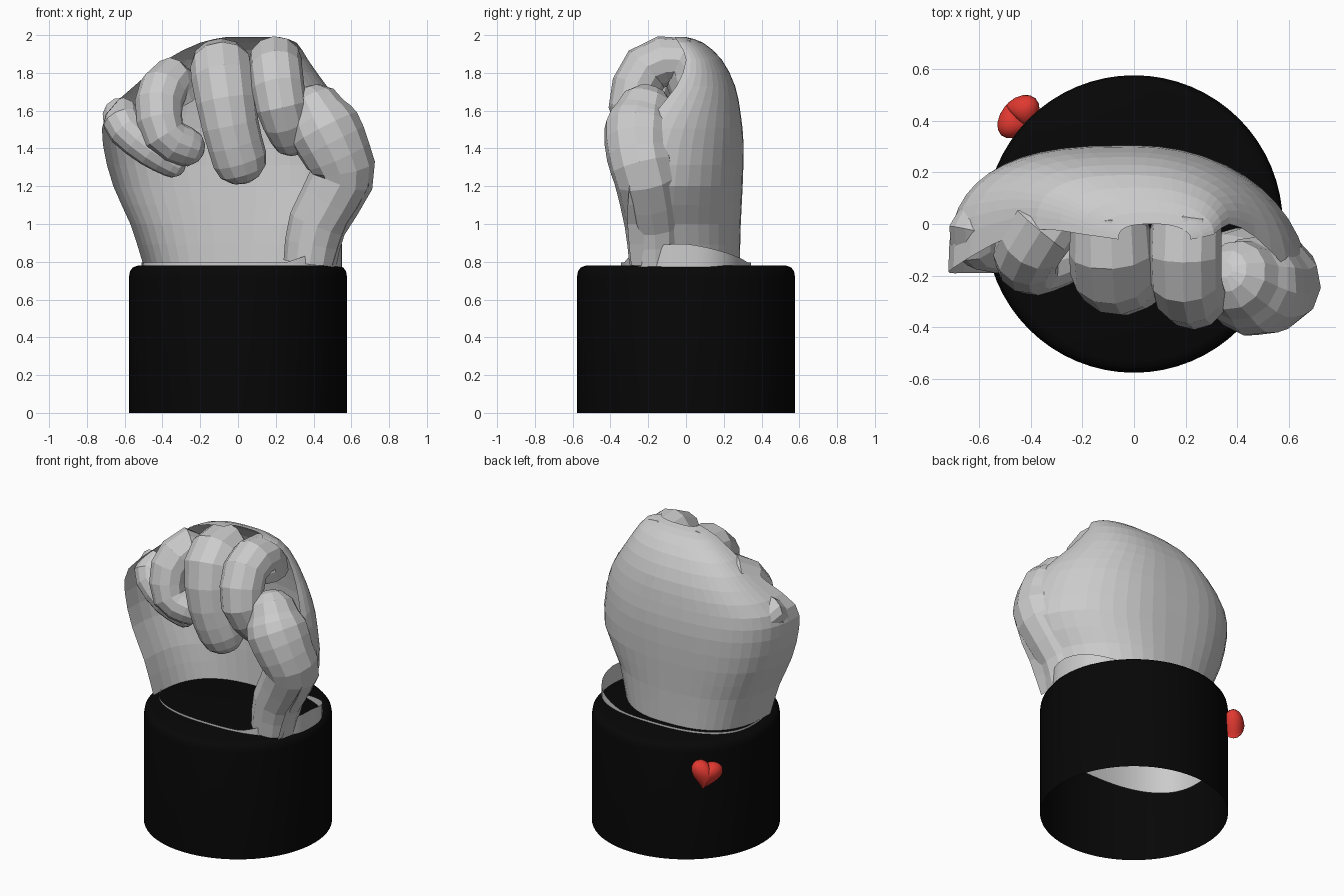
import bpy, bmesh, math
from mathutils import Vector, Matrix

if "Cube" in bpy.data.objects:
    bpy.data.objects.remove(bpy.data.objects["Cube"])


def material(name, rgb):
    m = bpy.data.materials.new(name)
    m.diffuse_color = (*rgb, 1)
    m.use_nodes = True
    m.node_tree.nodes["Principled BSDF"].inputs["Base Color"].default_value = m.diffuse_color
    return m


def skin(name, rows, closed=True, caps=(False, False), mat=None, smooth=False):
    """Join rows of points into a quad surface."""
    bm = bmesh.new()
    vs = [[bm.verts.new(p) for p in row] for row in rows]
    n = len(rows[0])
    for a, b in zip(vs, vs[1:]):
        for i in range(n if closed else n - 1):
            j = (i + 1) % n
            bm.faces.new((a[i], a[j], b[j], b[i]))
    if caps[0]:
        bm.faces.new(vs[0][::-1])
    if caps[1]:
        bm.faces.new(vs[-1])
    bmesh.ops.recalc_face_normals(bm, faces=bm.faces)
    me = bpy.data.meshes.new(name)
    bm.to_mesh(me)
    bm.free()
    ob = bpy.data.objects.new(name, me)
    bpy.context.collection.objects.link(ob)
    if mat:
        me.materials.append(mat)
    if smooth:
        bpy.ops.object.select_all(action='DESELECT')
        ob.select_set(True)
        bpy.context.view_layer.objects.active = ob
        bpy.ops.object.shade_smooth_by_angle(angle=math.radians(40))
    return ob


def spline(pts, steps):
    """Catmull-Rom through vectors of any size."""
    p = [Vector(q) for q in pts]
    p = [2 * p[0] - p[1]] + p + [2 * p[-1] - p[-2]]
    out = []
    for i in range(1, len(p) - 2):
        a, b, c, d = p[i - 1:i + 3]
        for k in range(steps):
            t = k / steps
            out.append(0.5 * (2 * b + (c - a) * t + (2 * a - 5 * b + 4 * c - d) * t ** 2
                              + (3 * b - a - 3 * c + d) * t ** 3))
    return out + [p[-2]]


def finger(name, path, wide=1.0, sides=12, steps=2):
    """Sweep an oval section along (x, y, z, radius) and round off the tip."""
    s = spline([Vector(q) for q in path], steps)
    pos, rad = [q.xyz for q in s], [q[3] for q in s]
    tip, r = (pos[-1] - pos[-2]).normalized(), rad[-1]
    for off, k in ((0.5, 0.87), (0.85, 0.53), (0.98, 0.2)):
        pos.append(pos[len(s) - 1] + tip * r * off)
        rad.append(r * k)
    side, rows = Vector((1, 0, 0)), []
    for i, c in enumerate(pos):
        t = (pos[min(i + 1, len(pos) - 1)] - pos[max(i - 1, 0)]).normalized()
        side = (side - t * side.dot(t)).normalized()
        up = t.cross(side)
        rows.append([c + rad[i] * (side * wide * math.cos(a) + up * math.sin(a))
                     for a in (2 * math.pi * k / sides for k in range(sides))])
    return skin(name, rows, caps=(True, True))


black = material("black", (0.002, 0.002, 0.002))
red = material("red", (0.75, 0.04, 0.03))

# Sleeve: open below, closed on top with a rounded rim
ring = [2 * math.pi * k / 64 for k in range(64)]
profile = [(.577, 0), (.577, .72), (.572, .75), (.557, .77), (.53, .78), (.02, .78)]
skin("sleeve", [[(r * math.cos(a), r * math.sin(a), z) for a in ring] for r, z in profile],
     caps=(False, True), mat=black, smooth=True)


# Wrist band: oval strip standing higher on the thumb side
def oval(a, z0, lift):
    c, s = math.cos(a), math.sin(a)
    x = .02 + .53 * math.copysign(abs(c) ** .8, c)
    y = .345 * math.copysign(abs(s) ** .8, s)
    return x, y, z0 + lift * max(0, (x - .25) / .3) * (1 - .5 * max(0, y / .345))


skin("wrist_band", [[oval(a, z, l) for a in ring] for z, l in ((.40, 0), (.6, .04), (.795, .1))],
     smooth=True)

# Back of the hand: open shell, rows of z, left x, left y, back y, right x, right y
outline = [(.78, -.50, -.19, .285, .50, -.29), (1.0, -.57, -.19, .29, .575, -.31),
           (1.2, -.66, -.19, .30, .69, -.30), (1.42, -.715, -.19, .305, .66, -.26),
           (1.58, -.70, -.17, .29, .59, -.17), (1.73, -.55, -.08, .26, .47, -.05),
           (1.87, -.38, -.02, .19, .37, .0), (1.96, -.2, -.04, .09, .31, -.04),
           (1.99, -.06, -.06, .0, .22, -.06)]
left = spline([(z, xl, yl, yb) for z, xl, yl, yb, xr, yr in outline], 2)
right = spline([(z, xr, yr, yb) for z, xl, yl, yb, xr, yr in outline], 2)
rows = []
for (z, xl, yl, yb), (_, xr, yr, _) in zip(left, right):
    mid = (xl + xr) / 2 * max(0, (z - 1.5) * 2)
    row = []
    for k in range(25):
        a = math.pi * k / 24
        c, s = abs(math.cos(a)), math.sin(a)
        x, y, p = (xl, yl, .7) if k < 12 else (xr, yr, .95)
        row.append((mid + (x - mid) * c ** p, y + (yb - y) * max(s, 0) ** p, z))
    rows.append(row)
skin("hand_back", rows, closed=False)

# Curled fingers
finger("middle_finger", [(-.09, .02, 1.72, .12), (-.09, -.03, 1.85, .14), (-.08, -.18, 1.77, .15),
                         (-.04, -.22, 1.52, .135), (.01, -.19, 1.34, .13)], wide=1.12)
finger("index_finger", [(.21, .03, 1.72, .12), (.20, -.03, 1.86, .135), (.20, -.21, 1.82, .135),
                        (.23, -.28, 1.62, .13), (.28, -.21, 1.47, .11)], wide=1.04)
finger("ring_finger", [(-.30, .03, 1.66, .12), (-.36, -.02, 1.75, .13), (-.42, -.12, 1.64, .125),
                       (-.39, -.16, 1.47, .115), (-.28, -.13, 1.41, .105)], wide=1.05)
finger("little_finger", [(-.58, .02, 1.50, .09), (-.62, -.03, 1.57, .10), (-.59, -.08, 1.50, .10),
                         (-.46, -.10, 1.39, .09), (-.35, -.08, 1.32, .075)])

# Thumb: base, joint and tip folded across the index finger
finger("thumb", [(.38, -.16, .79, .14), (.42, -.17, 1.0, .155), (.55, -.21, 1.24, .17),
                 (.53, -.24, 1.36, .18), (.46, -.24, 1.5, .195), (.42, -.22, 1.58, .16)])

# Heart button on the back left of the sleeve
rows = []
for k in range(9):
    t = math.radians(-84 + 21 * k)
    rows.append([(.0068 * math.cos(t) * 16 * math.sin(a) ** 3 * (1 - .08 * math.sin(a) ** 2),
                  .0072 * math.cos(t) * (13 * math.cos(a) - 3.5 * math.cos(2 * a)
                                         - 1.5 * math.cos(3 * a) - .2 * math.cos(4 * a)),
                  .066 * math.sin(t)) for a in (2 * math.pi * i / 32 for i in range(32))])
heart = skin("heart", rows, caps=(True, True), mat=red, smooth=True)
n = Vector((-.73, .68, 0)).normalized()
up = Vector((0, 0, 1))
basis = Matrix((up.cross(n), up, n)).transposed().to_4x4()
heart.matrix_world = Matrix.Translation((-.445, .42, .6)) @ basis @ Matrix.Rotation(-.25, 4, 'Z')
